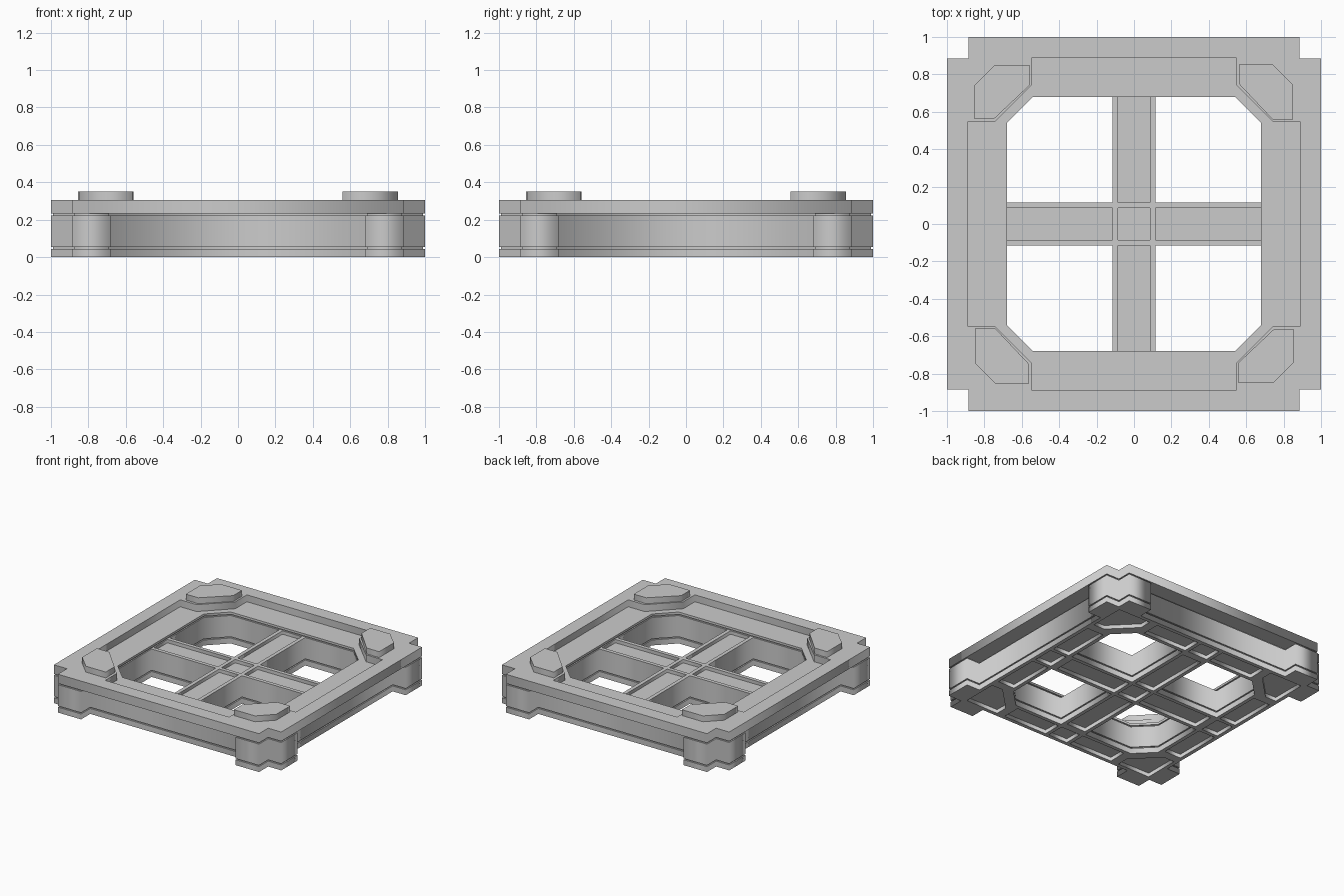
import bpy
from mathutils import Vector

if "Cube" in bpy.data.objects:
    bpy.data.objects.remove(bpy.data.objects["Cube"])


def rot4(pts):
    """One loop made by repeating a corner run of points four times."""
    out, p = [], list(pts)
    for _ in range(4):
        out += p
        p = [(-y, x) for x, y in p]
    return out


def copies4(pts):
    """Four separate loops, each turned a quarter further."""
    out, p = [], list(pts)
    for _ in range(4):
        out.append(p)
        p = [(-y, x) for x, y in p]
    return out


def rect(x0, x1, y0, y1):
    return [(x0, y0), (x1, y0), (x1, y1), (x0, y1)]


def grow(pts, d):
    """Mitred outward offset of a counter-clockwise loop."""
    out = []
    for i, p in enumerate(pts):
        p = Vector(p)
        a = (p - Vector(pts[i - 1])).normalized()
        b = (Vector(pts[(i + 1) % len(pts)]) - p).normalized()
        na, nb = Vector((a.y, -a.x)), Vector((b.y, -b.x))
        out.append(tuple(p + (na + nb) * d / (1 + na.dot(nb))))
    return out


def slab(name, loops, z0, z1):
    """Flat plate with holes: filled 2D curve given thickness."""
    cu = bpy.data.curves.new(name, 'CURVE')
    cu.dimensions, cu.fill_mode = '2D', 'BOTH'
    cu.extrude = (z1 - z0) / 2
    for pts in loops:
        s = cu.splines.new('POLY')
        s.points.add(len(pts) - 1)
        for sp, (x, y) in zip(s.points, pts):
            sp.co = (x, y, 0, 1)
        s.use_cyclic_u = True
    ob = bpy.data.objects.new(name, cu)
    ob.location.z = (z0 + z1) / 2
    bpy.context.collection.objects.link(ob)
    bpy.ops.object.select_all(action='DESELECT')
    ob.select_set(True)
    bpy.context.view_layer.objects.active = ob
    bpy.ops.object.convert(target='MESH')


# Outlines
body = rot4([(.885, .68), (1, .68), (1, .885), (.885, .885), (.885, 1), (.68, 1), (.68, .885)])
rim = rot4([(1, .885), (.885, .885), (.885, 1)])
opening = rot4([(.68, .54), (.54, .68)])
recess = rot4([(.89, .545), (.745, .545), (.545, .745), (.545, .89)])
window = [(.115, .115), (.68, .115), (.68, .54), (.54, .68), (.115, .68)]
windows = copies4(window)
groove_windows = copies4(grow(window, .01))
pad = [(.565, .745), (.74, .56), (.85, .56), (.85, .745), (.74, .855), (.565, .855)]

# Underside pockets
pockets = [rect(-.085, .085, -.085, .085)]
pockets += copies4(rect(.115, .65, -.085, .085))
pockets += copies4(rect(.71, .855, -.085, .085))
pockets += copies4(rect(.71, .855, .115, .5))
pockets += copies4(rect(.71, .855, -.5, -.115))
pockets += copies4([(.57, .76), (.76, .57), (.855, .57), (.855, .855), (.57, .855)])

# Base, shadow grooves and main body, with the cross beams included
slab("base_ribs", [body] + windows + pockets, 0, .03)
slab("base_plate", [body] + windows, .03, .043)
slab("lower_groove", [grow(body, -.01)] + groove_windows, .043, .053)
slab("main_body", [body] + windows, .053, .195)

# Cross beam channels on the upper side
channels = [rect(-.085, .085, -.085, .085)] + copies4(rect(.115, .68, -.085, .085))
slab("beam_rims", [body] + windows + channels, .195, .222)

# Upper groove, inner ledge and top rim
slab("upper_groove", [grow(body, -.01), grow(opening, .01)], .222, .232)
slab("inner_ledge", [rim, opening], .232, .25)
slab("top_rim", [rim, recess], .25, .305)

# Raised corner pads
for i, p in enumerate(copies4(pad)):
    slab("corner_pad_%d" % (i + 1), [p], .305, .352)
